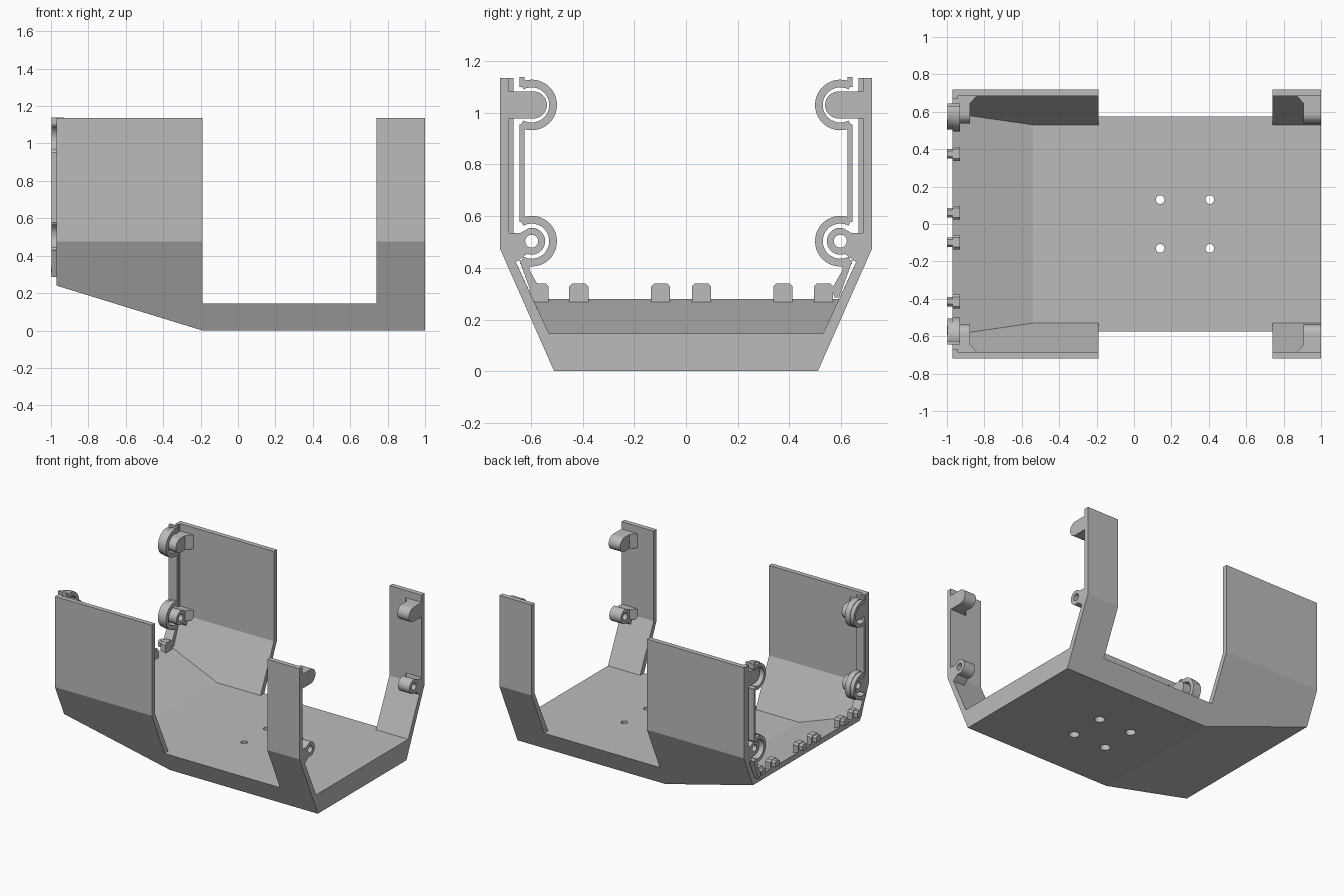
import bpy, bmesh, math
from mathutils import Vector

cube = bpy.data.objects.get("Cube")
if cube:
    bpy.data.objects.remove(cube)

grey = bpy.data.materials.new("plain_grey")
grey.use_nodes = True
COLOUR = (0.5, 0.5, 0.5, 1)
grey.diffuse_color = COLOUR
grey.node_tree.nodes["Principled BSDF"].inputs["Base Color"].default_value = COLOUR


def finish(name, bm):
    bmesh.ops.recalc_face_normals(bm, faces=bm.faces)
    mesh = bpy.data.meshes.new(name)
    bm.to_mesh(mesh)
    bm.free()
    mesh.materials.append(grey)
    obj = bpy.data.objects.new(name, mesh)
    bpy.context.collection.objects.link(obj)
    return obj


def hull(name, points):
    """Convex solid around the points."""
    bm = bmesh.new()
    for p in points:
        bm.verts.new(p)
    bmesh.ops.convex_hull(bm, input=bm.verts)
    bmesh.ops.dissolve_limit(bm, angle_limit=0.01, verts=bm.verts, edges=bm.edges)
    return finish(name, bm)


def box(name, xs, ys, zs):
    return hull(name, [(x, y, z) for x in xs for y in ys for z in zs])


def prism(name, outline, x0, x1):
    """Outline in y, z pushed along x."""
    bm = bmesh.new()
    face = bm.faces.new([bm.verts.new((x0, y, z)) for y, z in outline])
    ext = bmesh.ops.extrude_face_region(bm, geom=[face])["geom"]
    if not face.is_valid or len(bm.faces) == len(outline) + 1:
        bm.faces.new([v for v in bm.verts if v not in ext][:len(outline)])
    bmesh.ops.translate(bm, vec=(x1 - x0, 0, 0),
                        verts=[g for g in ext if isinstance(g, bmesh.types.BMVert)])
    return finish(name, bm)


def rod(name, centre, r1, r2, depth, axis="Z"):
    bm = bmesh.new()
    bmesh.ops.create_cone(bm, cap_ends=True, segments=32, radius1=r1, radius2=r2, depth=depth)
    if axis == "X":
        for v in bm.verts:
            v.co = Vector((v.co.z, v.co.y, v.co.x))
    bmesh.ops.translate(bm, vec=centre, verts=bm.verts)
    return finish(name, bm)


def cut(obj, cutter):
    mod = obj.modifiers.new("cut", "BOOLEAN")
    mod.operation, mod.solver, mod.object = "DIFFERENCE", "EXACT", cutter
    bpy.context.view_layer.objects.active = obj
    bpy.ops.object.modifier_apply(modifier=mod.name)
    bpy.data.objects.remove(cutter)


def arc(cy, cz, r, a0, a1, n=24):
    angles = [math.radians(a0 + (a1 - a0) * i / n) for i in range(n + 1)]
    return [(cy + r * math.cos(a), cz + r * math.sin(a)) for a in angles]


def smooth(obj):
    bpy.ops.object.select_all(action="DESELECT")
    obj.select_set(True)
    bpy.context.view_layer.objects.active = obj
    bpy.ops.object.shade_smooth_by_angle(angle=math.radians(30))


# Open tray: outer hull with a raised bow, hollowed out and notched
FRONT_X, KNEE_X, TOP = -0.97, -0.19, 1.135
outer = []
for s in (-1, 1):
    outer += [(x, s * 0.51, 0) for x in (KNEE_X, 1)]
    outer += [(x, s * 0.72, z) for x in (FRONT_X, 1) for z in (0.475, TOP)]
    outer.append((FRONT_X, s * 0.616, 0.24))
tray = hull("tray_body", outer)

inner = []
for s in (-1, 1):
    inner += [(x, s * 0.53, 0.145) for x in (-0.54, 1.1)]
    inner += [(x, s * 0.685, z) for x in (-1.1, 1.1) for z in (0.48, 1.3)]
    inner.append((-1.1, s * 0.611, 0.321))
cut(tray, hull("cavity_cutter", inner))
cut(tray, box("notch_cutter", (KNEE_X, 0.74), (-1, 1), (0.145, 1.3)))

# Countersunk mounting holes in the floor
for x in (0.14, 0.405):
    for y in (-0.13, 0.13):
        cut(tray, rod("hole_cutter", (x, y, 0.1), 0.023, 0.023, 0.4))
        cut(tray, rod("sink_cutter", (x, y, 0.02), 0.034, 0.034, 0.08))

RING_Y, HIGH, LOW = 0.597, 1.03, 0.503
for side, s in (("front", -1), ("rear", 1)):
    def flip(points):
        return [(s * y, z) for y, z in points]

    # Screw bosses at both ends of each wall, with a chamfered root
    for end, x0, d in (("bow", FRONT_X, 1), ("stern", 1.0, -1)):
        label = f"{side}_{end}"
        x1 = x0 + d * 0.093
        upper = [(0.70, HIGH - 0.052)] + arc(0.59, HIGH, 0.052, 270, 90) + [(0.70, HIGH + 0.052)]
        smooth(prism(label + "_upper_boss", flip(upper), x0, x1))
        lower = [(0.69, 0.46), (0.66, 0.42)] + arc(RING_Y, LOW, 0.052, 290, 80) + [(0.64, 0.535), (0.70, 0.535)]
        boss = prism(label + "_lower_boss", flip(lower), x0, x1)
        cut(boss, rod("screw_cutter", (x0, s * RING_Y, LOW), 0.025, 0.025, 0.4, "X"))
        smooth(boss)
        for part, z0, z1 in (("upper", HIGH - 0.052, HIGH + 0.052), ("lower", 0.46, 0.535)):
            hull(f"{label}_{part}_root",
                 [(x, s * y, z) for z in (z0, z1) for x, y in
                  ((x0, 0.645), (x1, 0.645), (x1 + d * 0.04, 0.688), (x0, 0.688))])

    # Stepped locating lip: hooks round the bosses joined by a thin strip
    for step, xa, xb, inset in (("inner", FRONT_X, -0.93, 0), ("outer", -0.998, FRONT_X, 0.005)):
        label = f"{side}_{step}_lip"
        for part, z in (("upper", HIGH), ("lower", LOW)):
            hook = arc(RING_Y, z, 0.098 - inset, 62, 298) + arc(RING_Y, z, 0.068, 298, 62)
            smooth(prism(f"{label}_{part}_hook", flip(hook), xa, xb))
        ys = (s * 0.625, s * 0.645)
        box(label + "_strip", (xa, xb), ys, (LOW + 0.075, HIGH - 0.075))
        box(label + "_top", (xa, xb), ys, (HIGH + 0.07, 1.138))
        tail = [(0.645, 0.43), (0.605, 0.42), (0.605, 0.39), (0.565, 0.32), (0.575, 0.285), (0.592, 0.285)]
        prism(label + "_tail", flip(tail), xa, xb)

    # Small rib along the wall end
    box(side + "_wall_rib", (FRONT_X, -0.945), (s * 0.667, s * 0.69), (0.5, TOP))

# Stepped tabs along the bow edge
for i, y in enumerate((-0.568, -0.415, -0.098, 0.06, 0.375, 0.532)):
    def tab_outline(w, z0, z1, c=0.012):
        return [(y - w, z0), (y + w, z0), (y + w, z1 - c), (y + w - c, z1),
                (y - w + c, z1), (y - w, z1 - c)]
    prism(f"bow_tab_{i + 1}", tab_outline(0.037, 0.262, 0.34), FRONT_X, -0.93)
    prism(f"bow_tab_nose_{i + 1}", tab_outline(0.026, 0.295, 0.338), -1.0, FRONT_X)
